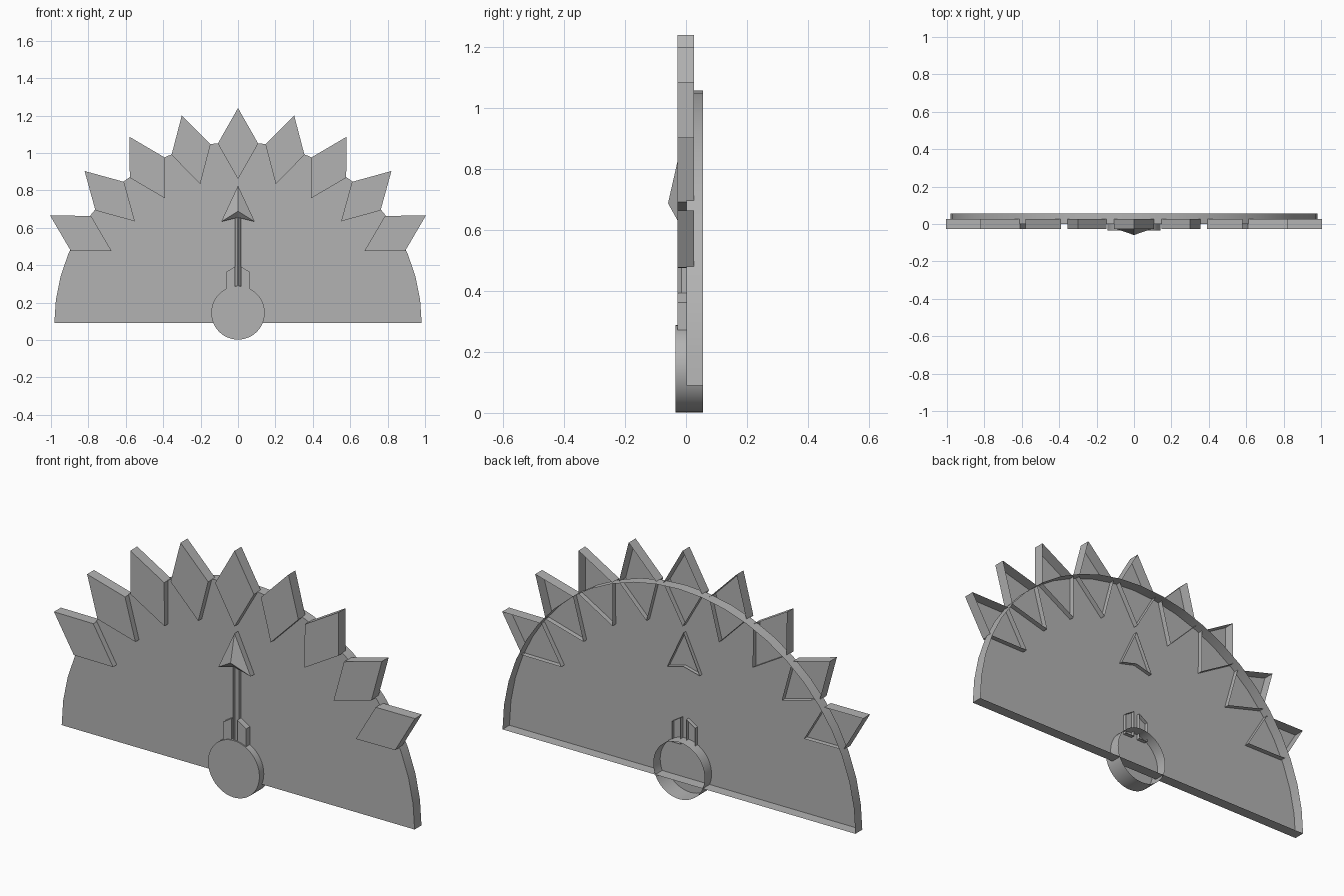
import bpy
import bmesh
from math import sin, cos, pi, radians

cube = bpy.data.objects.get("Cube")
if cube:
    bpy.data.objects.remove(cube)

grey = bpy.data.materials.new("plain_grey")
grey.use_nodes = True
colour = (0.45, 0.45, 0.45, 1)
grey.diffuse_color = colour
grey.node_tree.nodes["Principled BSDF"].inputs["Base Color"].default_value = colour

FRONT, BACK = -0.028, 0.027      # depth of the raised parts
PLATE, REAR = 0.001, 0.056       # depth of the backing plate


def shell(name, rings, apex=None, smooth=False):
    """Open-backed shell; rings are (outline, y) from front to back,
    each outline running anticlockwise as seen from the front."""
    bm = bmesh.new()
    loops = [[bm.verts.new((x, y, z)) for x, z in outline] for outline, y in rings]
    n = len(loops[0])
    if apex:
        tip = bm.verts.new(apex)
        for i in range(n):
            bm.faces.new((loops[0][i], loops[0][(i + 1) % n], tip))
    else:
        bm.faces.new(loops[0])
    for near, far in zip(loops, loops[1:]):
        for i in range(n):
            j = (i + 1) % n
            bm.faces.new((near[j], near[i], far[i], far[j]))
    mesh = bpy.data.meshes.new(name)
    bm.to_mesh(mesh)
    bm.free()
    mesh.materials.append(grey)
    obj = bpy.data.objects.new(name, mesh)
    bpy.context.collection.objects.link(obj)
    if smooth:
        bpy.ops.object.select_all(action='DESELECT')
        obj.select_set(True)
        bpy.context.view_layer.objects.active = obj
        bpy.ops.object.shade_smooth_by_angle(angle=radians(30))
    return obj


def arc(rx, rz, cz, sweep, steps, count):
    return [(rx * cos(sweep * i / steps), cz + rz * sin(sweep * i / steps))
            for i in range(count)]


def box(half, low, high):
    return [(-half, low), (half, low), (half, high), (-half, high)]


# Half-round backing plate
half_disc = arc(0.982, 0.968, 0.09, pi, 24, 25)
shell("backing_plate", [(half_disc, PLATE), (half_disc, REAR)], smooth=True)

# Ring of diamond spikes around the rim
for k in range(-4, 5):
    a = radians(15 * k)
    cx, cz = 0.97 * sin(a), 0.09 + 0.96 * cos(a)
    diamond = [(cx + u * cos(a) + v * sin(a), cz - u * sin(a) + v * cos(a))
               for u, v in ((0, -0.19), (0.108, 0), (0, 0.19), (-0.108, 0))]
    shell(f"spike_{k + 5}", [(diamond, FRONT), (diamond, BACK)])

# Round hub at the pivot
circle = arc(0.143, 0.143, 0.145, 2 * pi, 48, 48)
shell("hub", [(circle, -0.034), (circle, REAR)], smooth=True)

# Collar cheeks on either side of the pointer shaft
cheek = [(0.016, 0.26), (0.065, 0.26), (0.065, 0.362), (0.016, 0.393)]
shell("collar_left", [(cheek, FRONT), (cheek, 0.02)])
mirrored = [(-x, z) for x, z in reversed(cheek)]
shell("collar_right", [(mirrored, FRONT), (mirrored, 0.02)])

# Pointer shaft with bevelled front edges
wide, narrow = box(0.016, 0.285, 0.66), box(0.004, 0.285, 0.66)
shell("pointer_shaft", [(narrow, FRONT), (wide, -0.015), (wide, PLATE)])

# Faceted arrow head
head = [(0, 0.655), (0.09, 0.632), (0, 0.825), (-0.09, 0.632)]
shell("arrow_head", [(head, FRONT), (head, 0.02)], apex=(0, -0.059, 0.688))
